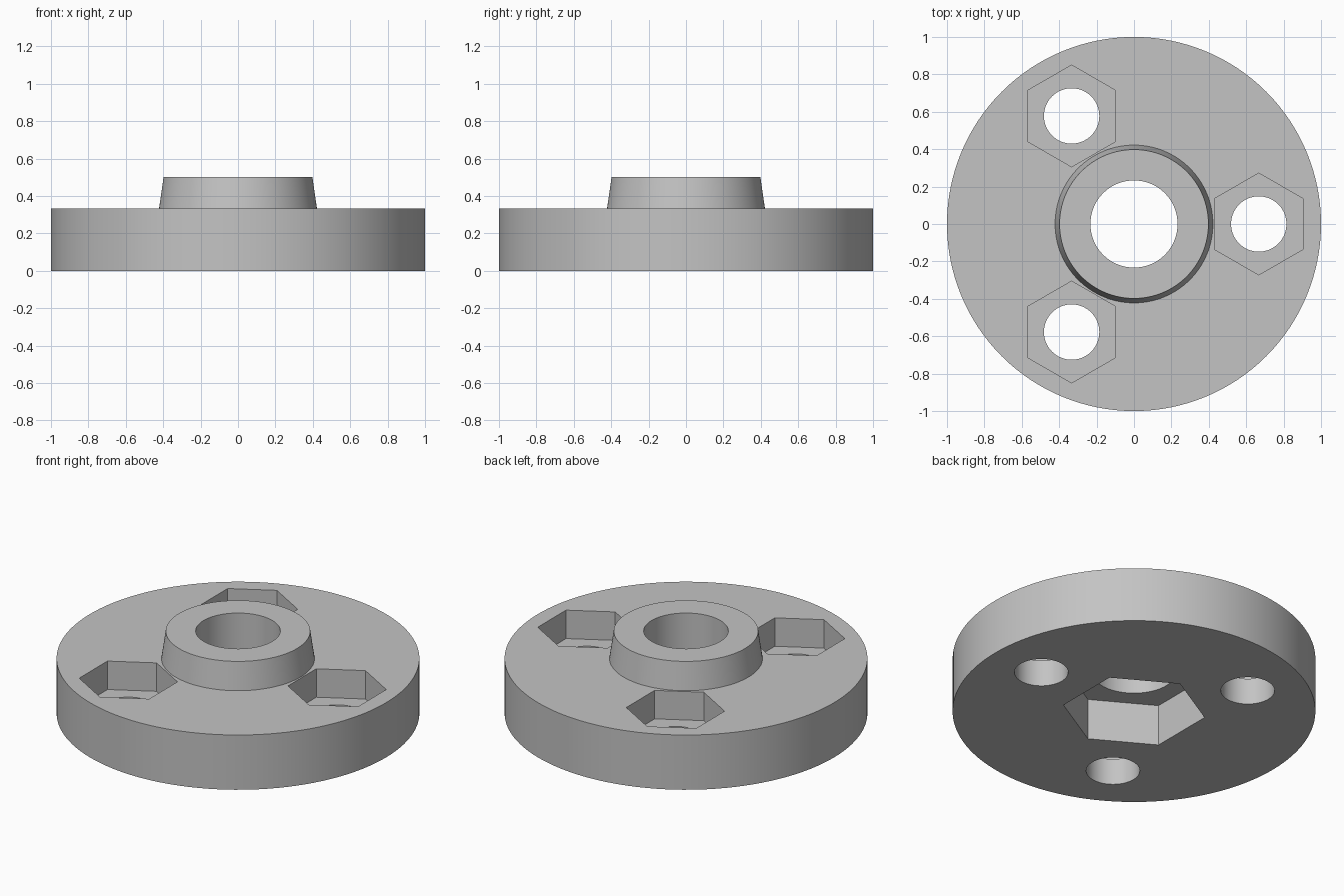
import bpy
import bmesh
from math import pi, cos, sin, radians

if "Cube" in bpy.data.objects:
    bpy.data.objects.remove(bpy.data.objects["Cube"], do_unlink=True)

FLANGE_TOP = 0.333
HUB_TOP = 0.5
SEGMENTS = 128

grey = bpy.data.materials.new("plain grey")
grey.use_nodes = True
grey.diffuse_color = (0.55, 0.55, 0.55, 1)
grey.node_tree.nodes["Principled BSDF"].inputs["Base Color"].default_value = grey.diffuse_color


def add_object(name, bm):
    bmesh.ops.recalc_face_normals(bm, faces=bm.faces)
    mesh = bpy.data.meshes.new(name)
    bm.to_mesh(mesh)
    bm.free()
    mesh.materials.append(grey)
    obj = bpy.data.objects.new(name, mesh)
    bpy.context.collection.objects.link(obj)
    return obj


def lathe(name, profile):
    """Revolve a closed (radius, height) outline around z."""
    bm = bmesh.new()
    verts = [bm.verts.new((r, 0, z)) for r, z in profile]
    edges = [bm.edges.new((a, b)) for a, b in zip(verts, verts[1:] + verts[:1])]
    bmesh.ops.spin(bm, geom=verts + edges, axis=(0, 0, 1), cent=(0, 0, 0),
                   angle=2 * pi, steps=SEGMENTS, use_merge=True)
    bmesh.ops.remove_doubles(bm, verts=bm.verts, dist=0.0001)
    return add_object(name, bm)


def cut_prism(body, x, y, radius, sides, bottom, top):
    """Cut an upright prism out of the body; hexagons point along y."""
    bm = bmesh.new()
    ring = [bm.verts.new((x + radius * cos(pi / 2 + 2 * pi * i / sides),
                          y + radius * sin(pi / 2 + 2 * pi * i / sides), bottom))
            for i in range(sides)]
    face = bm.faces.new(ring)
    lifted = bmesh.ops.extrude_face_region(bm, geom=[face])["geom"]
    bmesh.ops.translate(bm, vec=(0, 0, top - bottom),
                        verts=[v for v in lifted if isinstance(v, bmesh.types.BMVert)])
    cutter = add_object("cutter", bm)
    cutter.hide_render = True
    mod = body.modifiers.new("cut", "BOOLEAN")
    mod.operation = "DIFFERENCE"
    mod.solver = "EXACT"
    mod.object = cutter
    bpy.context.view_layer.objects.active = body
    bpy.ops.object.modifier_apply(modifier=mod.name)
    bpy.data.objects.remove(cutter, do_unlink=True)


# Flange disc with tapered hub and central bore
body = lathe("flange_with_hub", [
    (0.233, 0), (1, 0), (1, FLANGE_TOP), (0.422, FLANGE_TOP),
    (0.398, HUB_TOP), (0.233, HUB_TOP)])

# Hexagonal socket underneath
cut_prism(body, 0, 0, 0.395, 6, -0.1, 0.25)

# Three bolt holes, each with a hexagonal nut pocket on top
for angle in (0, 120, 240):
    x, y = 0.667 * cos(radians(angle)), 0.667 * sin(radians(angle))
    cut_prism(body, x, y, 0.272, 6, 0.16, 0.6)
    cut_prism(body, x, y, 0.148, 64, -0.1, 0.3)

bpy.ops.object.select_all(action="DESELECT")
body.select_set(True)
bpy.context.view_layer.objects.active = body
bpy.ops.object.shade_smooth_by_angle(angle=radians(30))
